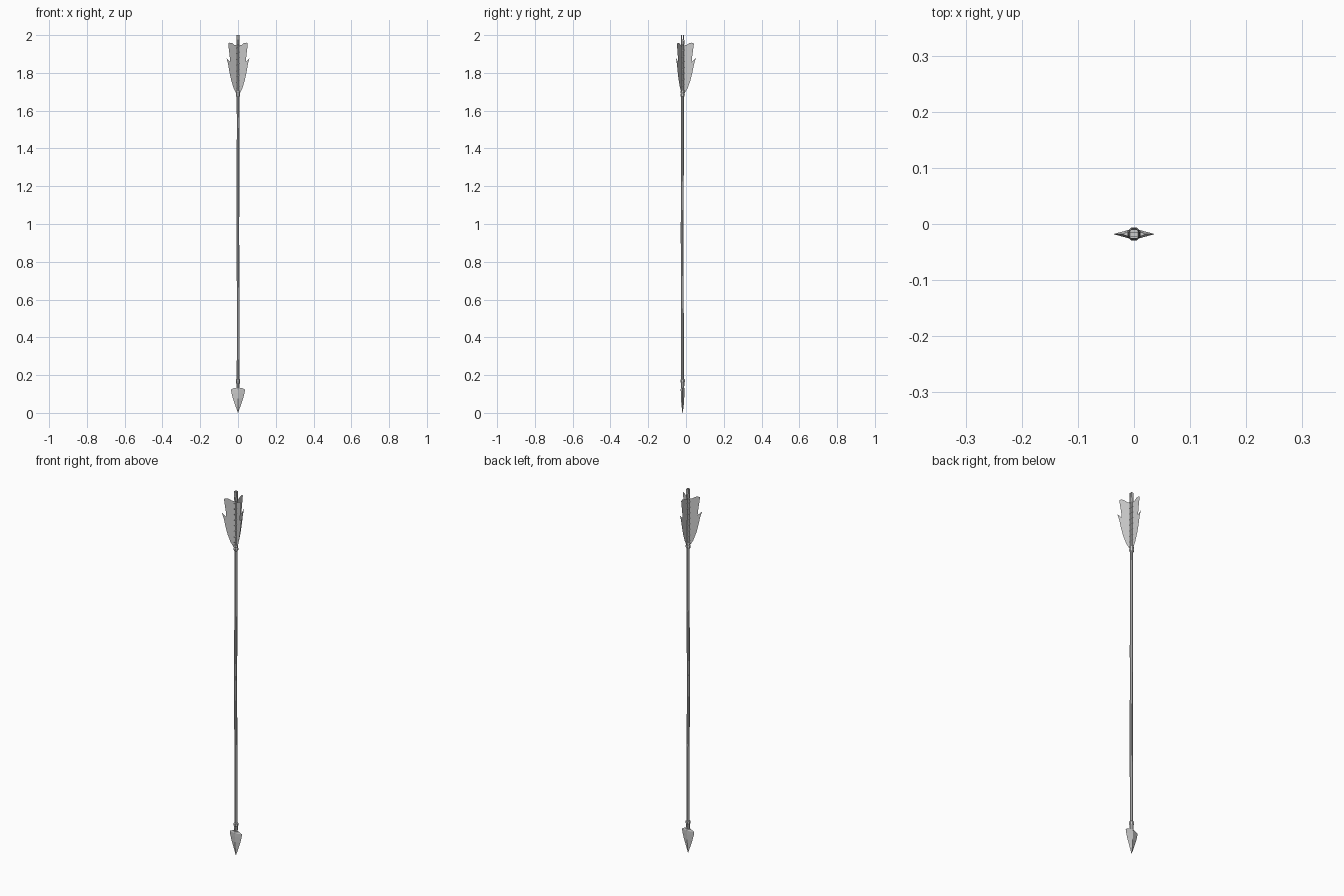
import bpy, bmesh, math
from mathutils import Vector

if "Cube" in bpy.data.objects:
    bpy.data.objects.remove(bpy.data.objects["Cube"])

CY = -0.018  # depth of the arrow's axis


def make(name, verts, faces, smooth=False):
    me = bpy.data.meshes.new(name)
    bm = bmesh.new()
    vs = [bm.verts.new(v) for v in verts]
    for f in faces:
        bm.faces.new([vs[i] for i in f])
    bmesh.ops.recalc_face_normals(bm, faces=bm.faces)
    bm.to_mesh(me)
    bm.free()
    ob = bpy.data.objects.new(name, me)
    bpy.context.collection.objects.link(ob)
    if smooth:
        me.shade_smooth()
    return ob


def loft(name, rings, n=8):
    """Capped tube through rings of (z, rx, ry, dx, dy)."""
    verts = []
    for z, rx, ry, dx, dy in rings:
        for i in range(n):
            a = 2 * math.pi * (i + 0.5) / n
            verts.append((dx + rx * math.cos(a), CY + dy + ry * math.sin(a), z))
    faces = [(k * n + i, k * n + (i + 1) % n, (k + 1) * n + (i + 1) % n, (k + 1) * n + i)
             for k in range(len(rings) - 1) for i in range(n)]
    faces += [tuple(range(n)), tuple(range((len(rings) - 1) * n, len(rings) * n))]
    return make(name, verts, faces)


def turned(name, profile, n=8):
    return loft(name, [(z, r, r, 0, 0) for z, r in profile], n)


# Slightly uneven wooden shaft
loft("shaft", [(0.15, .0085, .0085, 0, 0), (0.30, .008, .008, .001, 0),
               (0.65, .008, .008, .001, -.002), (0.98, .0075, .0075, -.001, -.003),
               (1.10, .008, .008, 0, -.002), (1.55, .008, .008, .001, 0),
               (1.69, .008, .008, 0, 0), (1.955, .0075, .0075, 0, 0)])

# Socket and collars
turned("head_socket", [(0.10, .009), (0.135, .009), (0.16, .0105), (0.165, .0125),
                       (0.176, .0125), (0.179, .009)])
turned("fletching_collar", [(1.674, .009), (1.678, .012), (1.688, .0125),
                            (1.692, .0105), (1.700, .012), (1.706, .009)])

# Blade head: diamond cross-sections narrowing to the tip
head = [(0.133, .020, .0095), (0.124, .037, .010), (0.105, .0345, .0095),
        (0.075, .0265, .0085), (0.04, .0145, .006), (0.0, .0008, .0008)]
verts, faces = [], []
for z, w, t in head:
    verts += [(w, CY, z), (0, CY + t, z), (-w, CY, z), (0, CY - t, z)]
for k in range(len(head) - 1):
    for i in range(4):
        j = (i + 1) % 4
        faces.append((k * 4 + i, k * 4 + j, k * 4 + 4 + j, k * 4 + 4 + i))
faces += [(0, 1, 2, 3), tuple(range(len(head) * 4 - 4, len(head) * 4))]
make("arrowhead", verts, faces)

# Nock base with two prongs and a string slot along x
turned("nock_base", [(1.945, .0075), (1.952, .010), (1.975, .0095), (1.978, .008)])
for s, side in ((1, "back"), (-1, "front")):
    out = []
    for z in (1.97, 2.0):
        out += [(.0085, CY + s * .003, z), (.006, CY + s * .008, z),
                (-.006, CY + s * .008, z), (-.0085, CY + s * .003, z)]
    fs = [(i, (i + 1) % 4, 4 + (i + 1) % 4, 4 + i) for i in range(4)]
    make("nock_prong_" + side, out, fs + [(0, 1, 2, 3), (4, 5, 6, 7)])

# Three thin feather vanes, each split by a notch (radius, z)
outline = [(.006, 1.690), (.012, 1.694), (.027, 1.720), (.042, 1.762), (.053, 1.808),
           (.060, 1.845), (.070, 1.878), (.057, 1.866), (.048, 1.858), (.051, 1.890),
           (.056, 1.925), (.060, 1.955), (.050, 1.960), (.035, 1.957), (.022, 1.948),
           (.006, 1.945)]
for k in range(3):
    a = math.radians(90 + 120 * k)
    pts = [(r * math.cos(a), CY + r * math.sin(a), z) for r, z in outline]
    make("vane_%d" % (k + 1), pts, [tuple(range(len(pts)))])

# Thread wound in a spiral through the fletching
cu = bpy.data.curves.new("binding_thread", 'CURVE')
cu.dimensions = '3D'
cu.bevel_depth = .0018
cu.bevel_resolution = 0
cu.use_fill_caps = True
turns, steps = 8, 10
sp = cu.splines.new('POLY')
sp.points.add(turns * steps)
for i, p in enumerate(sp.points):
    a = 2 * math.pi * i / steps
    z = 1.70 + 0.245 * i / (turns * steps)
    p.co = (.0088 * math.cos(a), CY + .0088 * math.sin(a), z, 1)
bpy.context.collection.objects.link(bpy.data.objects.new("binding_thread", cu))
